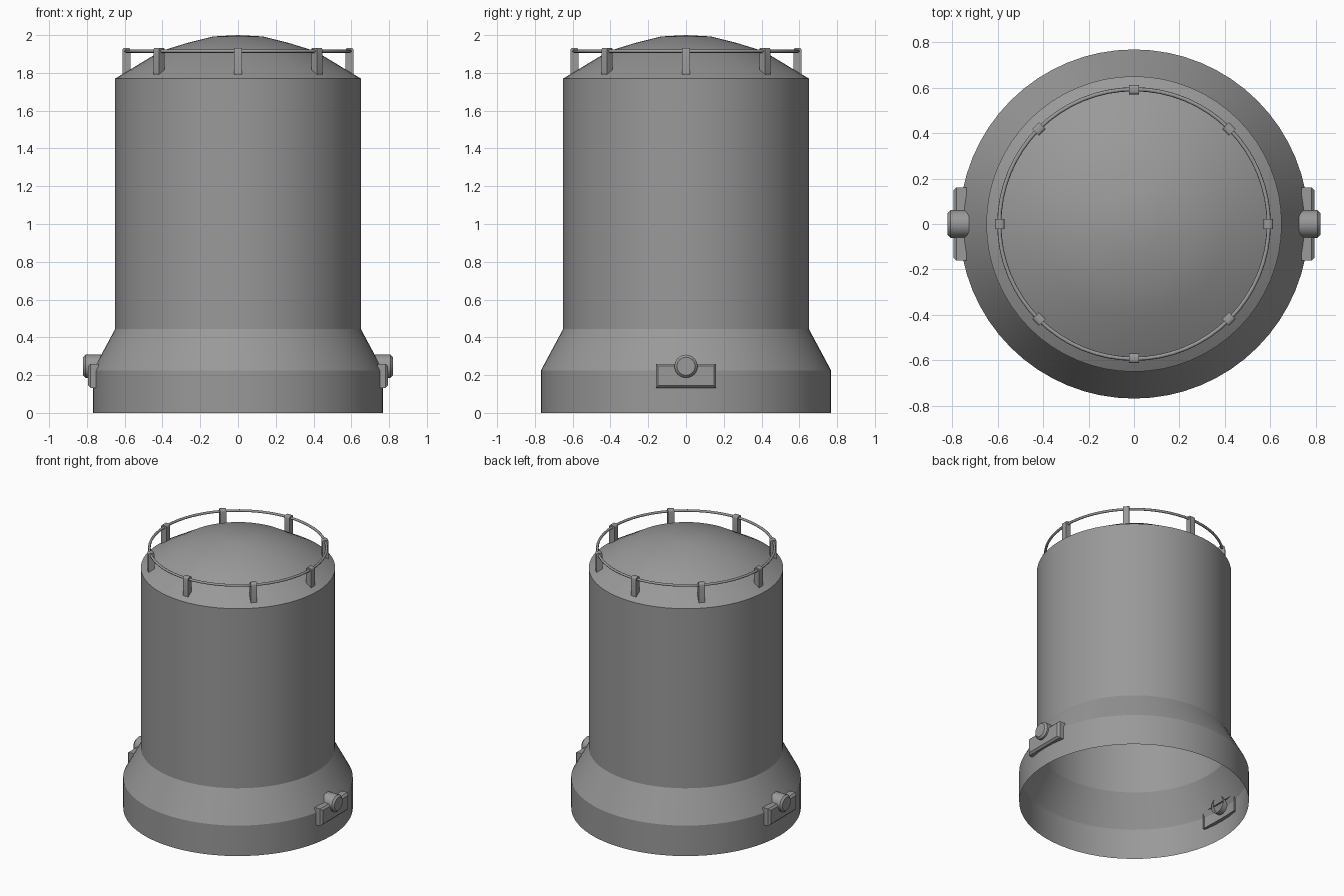
import bpy, bmesh, math
from mathutils import Matrix

if "Cube" in bpy.data.objects:
    bpy.data.objects.remove(bpy.data.objects["Cube"])

grey = bpy.data.materials.new("mid_grey")
grey.diffuse_color = (0.32, 0.32, 0.32, 1)
grey.use_nodes = True
grey.node_tree.nodes["Principled BSDF"].inputs["Base Color"].default_value = grey.diffuse_color


def finish(name, bm, angle):
    """Turn a bmesh into a named object, smooth below the given angle."""
    bmesh.ops.recalc_face_normals(bm, faces=bm.faces)
    me = bpy.data.meshes.new(name)
    bm.to_mesh(me)
    bm.free()
    me.materials.append(grey)
    me.shade_smooth()
    me.set_sharp_from_angle(angle=math.radians(angle))
    ob = bpy.data.objects.new(name, me)
    bpy.context.collection.objects.link(ob)
    return ob


def lathe(name, profile, steps, angle, closed=False):
    """Revolve an (r, z) profile about the z axis."""
    bm = bmesh.new()
    vs = [bm.verts.new((r, 0, z)) for r, z in profile]
    es = [bm.edges.new(p) for p in zip(vs, vs[1:])]
    if closed:
        es.append(bm.edges.new((vs[-1], vs[0])))
    bmesh.ops.spin(bm, geom=vs + es, axis=(0, 0, 1), cent=(0, 0, 0),
                   angle=2 * math.pi, steps=steps, use_merge=False)
    bmesh.ops.remove_doubles(bm, verts=bm.verts, dist=1e-5)
    return finish(name, bm, angle)


def box(bm, x0, x1, y, z0, z1):
    """Add a box from x0 to x1, +-y wide, z0 to z1 high; return its vertices."""
    m = (Matrix.Translation(((x0 + x1) / 2, 0, (z0 + z1) / 2))
         @ Matrix.Diagonal((x1 - x0, 2 * y, z1 - z0, 1)))
    return bmesh.ops.create_cube(bm, size=1, matrix=m)["verts"]


def open_back(bm, x0):
    """Remove the faces lying on the inner plane x = x0."""
    back = [f for f in bm.faces if all(abs(v.co.x - x0) < 1e-4 for v in f.verts)]
    bmesh.ops.delete(bm, geom=back, context="FACES")


def mirror_x(ob):
    ob.modifiers.new("mirror", "MIRROR").use_axis = (True, False, False)


# Thin shell, open underneath: skirt, cone, drum and domed roof
lathe("tank_shell", [(0.768, 0), (0.768, 0.225), (0.65, 0.445), (0.65, 1.77),
                     (0.41, 1.915), (0.27, 1.958), (0.13, 1.993), (0, 2.0)], 64, 20)

# Hand rail around the roof
rail = [(0.593 + 0.009 * math.cos(k * math.pi / 4),
         1.915 + 0.009 * math.sin(k * math.pi / 4)) for k in range(8)]
lathe("roof_rail", rail, 64, 50, closed=True)

# Eight rail posts with rounded tops
bm = bmesh.new()
for k in range(8):
    verts = box(bm, 0.57, 0.612, 0.021, 1.79, 1.933)
    edges = {e for v in verts for e in v.link_edges}
    top = [e for e in edges if all(v.co.z > 1.93 for v in e.verts)
           and abs(e.verts[0].co.x - e.verts[1].co.x) < 1e-4]
    bmesh.ops.bevel(bm, geom=top, offset=0.013, segments=3, profile=0.5,
                    affect="EDGES")
    bmesh.ops.rotate(bm, verts=bm.verts, cent=(0, 0, 0),
                     matrix=Matrix.Rotation(math.pi / 4, 3, "Z"))
finish("rail_posts", bm, 35)

# Side mounting plates, chamfered on the outside
bm = bmesh.new()
box(bm, 0.738, 0.795, 0.16, 0.133, 0.26)
outer = [e for e in bm.edges if all(v.co.x > 0.79 for v in e.verts)]
bmesh.ops.bevel(bm, geom=outer, offset=0.013, segments=1, affect="EDGES")
open_back(bm, 0.738)
mirror_x(finish("mounting_plate", bm, 20))

# Round trunnion pins with chamfered ends
bm = bmesh.new()
bmesh.ops.create_cone(bm, cap_ends=True, segments=32, radius1=0.061, radius2=0.061,
                      depth=0.095, matrix=Matrix.Translation((0.7735, 0, 0.247))
                      @ Matrix.Rotation(math.pi / 2, 4, "Y"))
outer = [e for e in bm.edges if all(v.co.x > 0.82 for v in e.verts)]
bmesh.ops.bevel(bm, geom=outer, offset=0.013, segments=1, affect="EDGES")
open_back(bm, 0.726)
mirror_x(finish("trunnion_pin", bm, 30))
